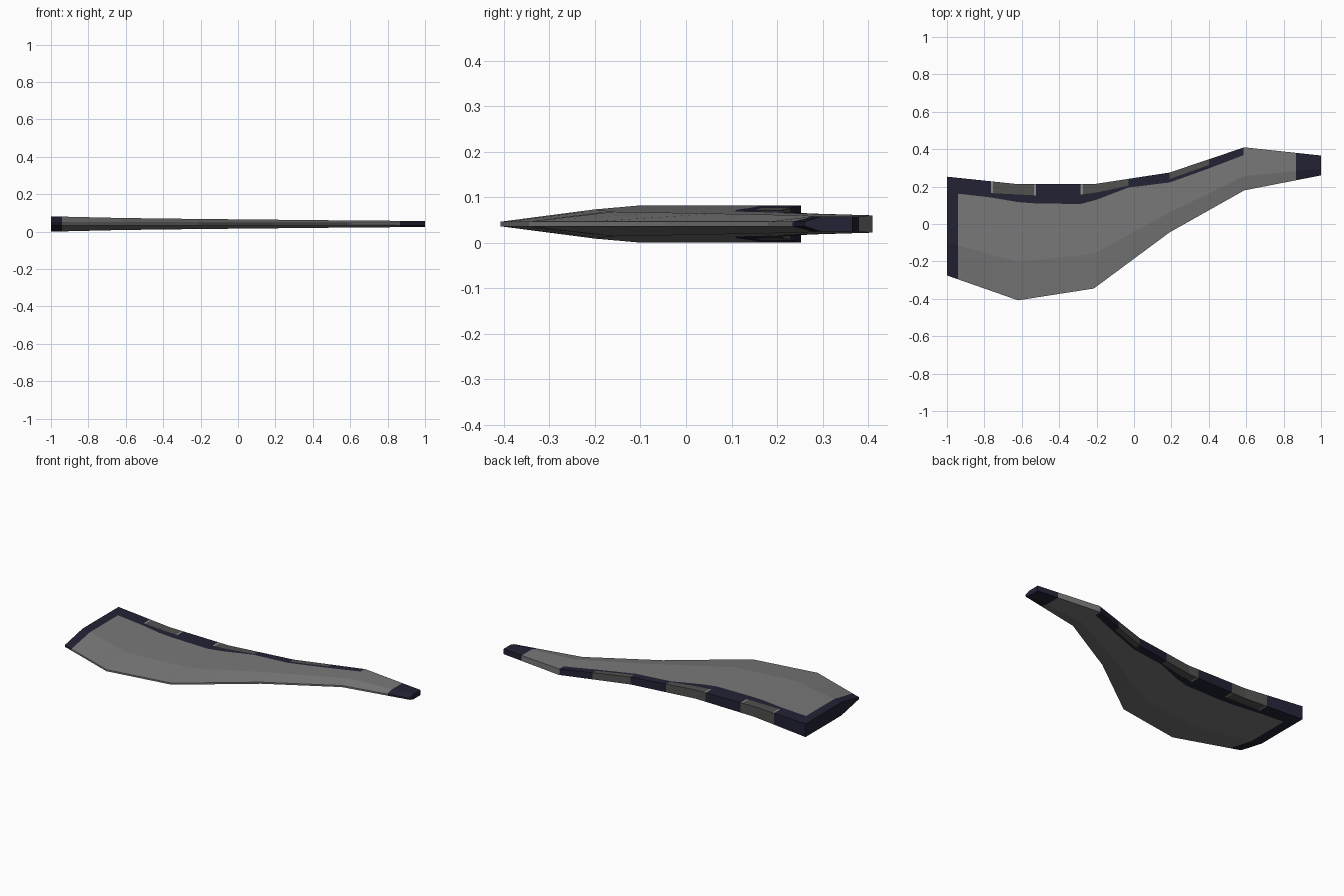
import bpy, bmesh

if "Cube" in bpy.data.objects:
    bpy.data.objects.remove(bpy.data.objects["Cube"])


def material(name, r, g, b):
    m = bpy.data.materials.new(name)
    m.diffuse_color = (r, g, b, 1)
    m.use_nodes = True
    m.node_tree.nodes["Principled BSDF"].inputs["Base Color"].default_value = m.diffuse_color
    return m


MATS = [material("steel grey", 0.19, 0.19, 0.19),
        material("dark navy trim", 0.016, 0.016, 0.036),
        material("worn grey inlay", 0.082, 0.085, 0.08),
        material("pale inlay edge", 0.26, 0.26, 0.24)]
STEEL, NAVY, INLAY, PALE = range(4)

ZC = 0.041  # mid-plane height

# Outline curves as (x, y): cutting edge, spine, and the two painted borders
EDGE = [(-1, -0.275), (-0.62, -0.408), (-0.215, -0.345), (0.19, -0.045), (0.59, 0.18), (1, 0.26)]
SPINE = [(-1, 0.253), (-0.62, 0.213), (-0.215, 0.213), (0.19, 0.275), (0.59, 0.41), (1, 0.366)]
TRIM = [(-1, 0.16), (-0.94, 0.162), (-0.765, 0.142), (-0.62, 0.117), (-0.525, 0.11), (-0.285, 0.107),
        (-0.2, 0.13), (-0.03, 0.195), (0.19, 0.222), (0.4, 0.297), (0.585, 0.368), (1, 0.34)]
INNER = [(-1, 0.175), (-0.765, 0.165), (-0.525, 0.153), (-0.285, 0.158), (-0.2, 0.168),
         (-0.03, 0.205), (0.19, 0.24), (0.4, 0.315), (0.59, 0.385), (1, 0.35)]
HALF = [(-1, 0.041), (-0.62, 0.032), (-0.215, 0.027), (0.19, 0.023), (0.59, 0.019), (1, 0.016)]
INLAYS = [(-0.765, -0.525), (-0.285, -0.03), (0.19, 0.4)]
PALES = [(-0.765, -0.755), (-0.535, -0.525), (-0.285, -0.272)]


def at(curve, x):
    for (x0, y0), (x1, y1) in zip(curve, curve[1:]):
        if x <= x1:
            return y0 + (y1 - y0) * (x - x0) / (x1 - x0)
    return curve[-1][1]


def inside(spans, x):
    return any(a < x < b for a, b in spans)


def colour(x, band):
    """bands from cutting edge to spine: 0 edge/bevel, 1 flat, 2 trim, 3 inlay, 4 back"""
    if x < -0.94 or x > 0.865:
        return NAVY
    if band < 2 or x > 0.585:
        return STEEL
    if band == 2:
        return NAVY
    if band == 3 and inside(PALES, x):
        return PALE
    return INLAY if inside(INLAYS, x) else NAVY


def ring(x):
    e, s, h = at(EDGE, x), at(SPINE, x), at(HALF, x)
    ridge = e + (s - e) / 3
    top = [(e, 0.005), (ridge, h), (at(TRIM, x), h), (at(INNER, x), h), (s, h)]
    return [(x, y, ZC + z) for y, z in top] + [(x, y, ZC - z) for y, z in reversed(top)]


# Stations at every outline corner and colour break
xs = {p[0] for c in (EDGE, TRIM, INNER) for p in c} | {-0.94, 0.865}
xs |= {v for span in INLAYS + PALES for v in span}
xs = sorted(xs)

# Blade: lofted rings with mirrored bevelled faces
BANDS = [0, 1, 2, 3, 4, 3, 2, 1, 0, 0]
bm = bmesh.new()
rings = [[bm.verts.new(p) for p in ring(x)] for x in xs]
for i, (ra, rb) in enumerate(zip(rings, rings[1:])):
    mid = (xs[i] + xs[i + 1]) / 2
    for j in range(10):
        k = (j + 1) % 10
        f = bm.faces.new((ra[j], ra[k], rb[k], rb[j]))
        f.material_index = colour(mid, BANDS[j])
for end in (rings[0], rings[-1]):
    bm.faces.new(end).material_index = NAVY
bmesh.ops.recalc_face_normals(bm, faces=bm.faces[:])

mesh = bpy.data.meshes.new("blade")
bm.to_mesh(mesh)
bm.free()
for m in MATS:
    mesh.materials.append(m)
bpy.context.collection.objects.link(bpy.data.objects.new("blade", mesh))
